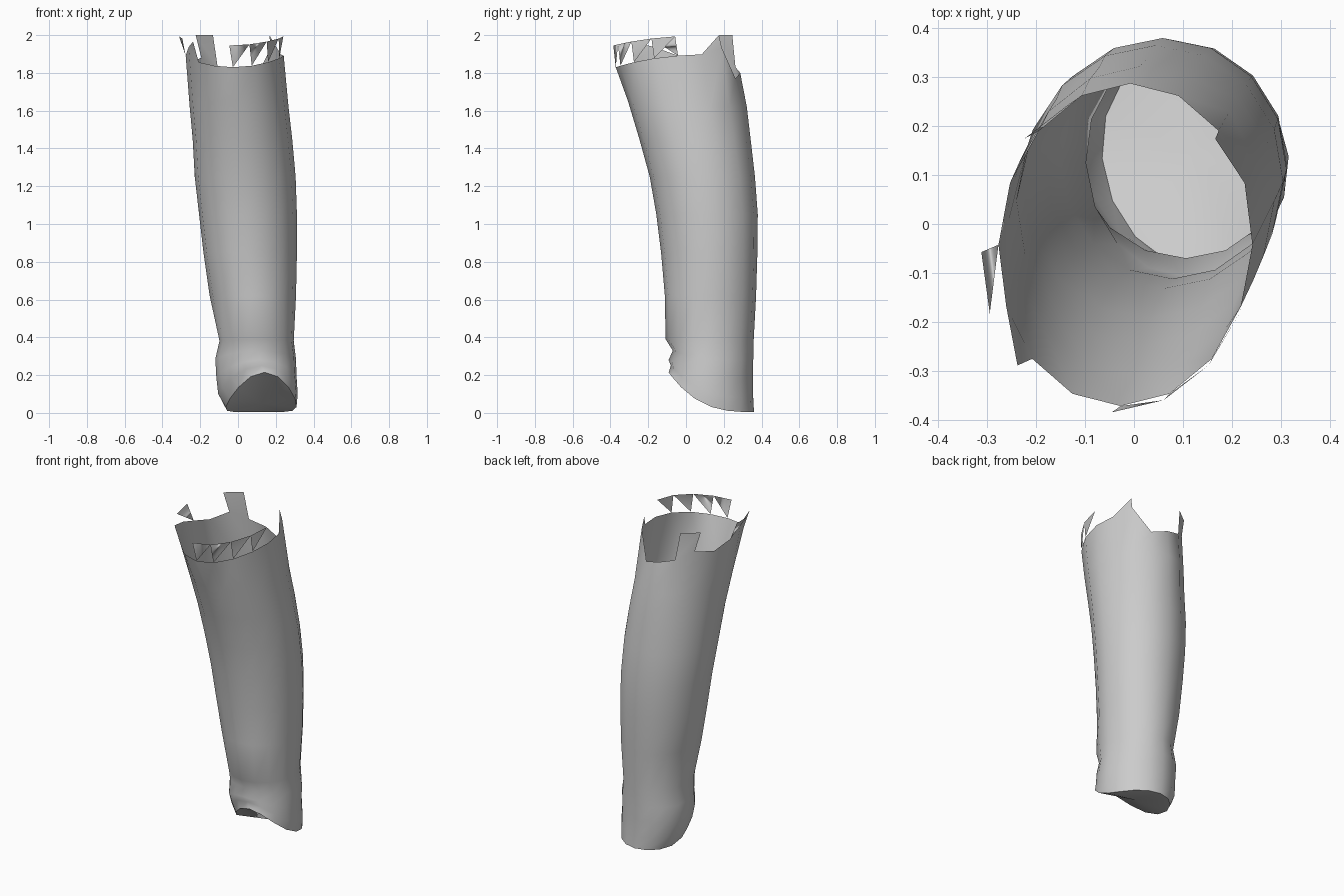
import bpy, bmesh, math

if "Cube" in bpy.data.objects:
    bpy.data.objects.remove(bpy.data.objects["Cube"])

SEG = 16
# cross-sections: z at front, z at back, x min, x max, y min, y max, sideways lean
ROWS = [
    (0.215, 0.005, -0.065, 0.31, -0.092, 0.36, -0.08),
    (0.25, 0.08, -0.105, 0.316, -0.08, 0.356, -0.08),
    (0.28, 0.18, -0.115, 0.31, -0.092, 0.355, -0.06),
    (0.33, 0.28, -0.12, 0.307, -0.07, 0.356, -0.06),
    (0.39, 0.38, -0.098, 0.295, -0.108, 0.358, -0.04),
    (0.62, 0.62, -0.15, 0.307, -0.112, 0.371, 0.0),
    (0.85, 0.85, -0.183, 0.312, -0.132, 0.378, 0.02),
    (1.05, 1.05, -0.206, 0.312, -0.157, 0.38, 0.02),
    (1.25, 1.25, -0.229, 0.305, -0.192, 0.365, 0.02),
    (1.45, 1.45, -0.24, 0.287, -0.247, 0.342, 0.02),
    (1.65, 1.62, -0.256, 0.267, -0.307, 0.322, 0.02),
    (1.83, 1.90, -0.277, 0.242, -0.372, 0.287, 0.03),
]
FRINGE = (1.945, 2.0, -0.312, 0.24, -0.385, 0.27, 0.03)
# height changes that tear the rim towards the back
TORN = {2: 0.03, 3: -0.13, 4: -0.1, 5: -0.07, 6: -0.02, 7: -0.04, 9: 0.06}


def ring(bm, row):
    zf, zb, x0, x1, y0, y1, lean = row
    verts = []
    for i in range(SEG):
        a = 2 * math.pi * i / SEG
        dy = (y1 - y0) / 2 * math.sin(a)
        x = (x0 + x1) / 2 + (x1 - x0) / 2 * math.cos(a) + lean * dy
        f = ((1 - math.sin(a)) / 2) ** 3
        verts.append(bm.verts.new((x, (y0 + y1) / 2 + dy, zb + (zf - zb) * f)))
    return verts


def finish(bm, name):
    bmesh.ops.recalc_face_normals(bm, faces=bm.faces)
    me = bpy.data.meshes.new(name)
    bm.to_mesh(me)
    bm.free()
    ob = bpy.data.objects.new(name, me)
    bpy.context.collection.objects.link(ob)
    bpy.context.view_layer.objects.active = ob
    ob.select_set(True)
    bpy.ops.object.shade_smooth_by_angle(angle=math.radians(60))
    ob.select_set(False)


# bent sleeve with cuff fold and slanted hem
bm = bmesh.new()
rings = [ring(bm, r) for r in ROWS]
for i, dz in TORN.items():
    rings[-1][i].co.z += dz
for lo, hi in zip(rings, rings[1:]):
    for i in range(SEG):
        j = (i + 1) % SEG
        bm.faces.new((lo[i], lo[j], hi[j], hi[i]))

# torn triangular fringe along the top
top = ring(bm, FRINGE)
rim = rings[-1]
for i in (12, 13, 14, 15, 5, 8):
    bm.faces.new((rim[i], top[(i + 1) % SEG], top[i]))
for i in (1, 5, 9):
    bm.faces.new((rim[i], rim[i + 1], top[i + 1]))
bmesh.ops.delete(bm, geom=[v for v in bm.verts if not v.link_faces], context='VERTS')
finish(bm, "sleeve")

# closing surface inside the hem
bm = bmesh.new()
hem = ring(bm, ROWS[0])
mid = bm.verts.new((0.12, 0.15, 0.05))
for i in range(SEG):
    bm.faces.new((hem[i], mid, hem[(i + 1) % SEG]))
finish(bm, "hem_cap")
